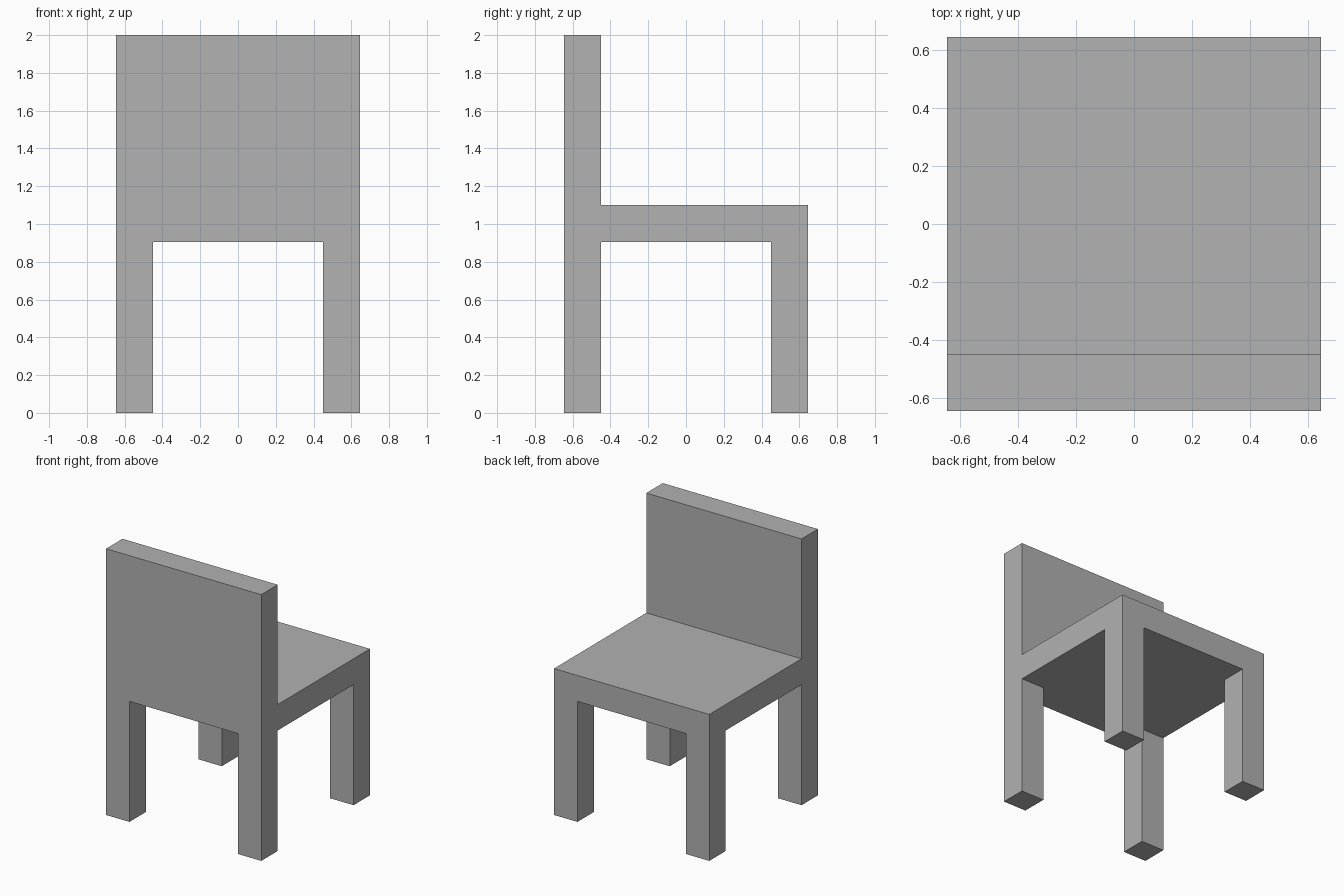
import bpy, bmesh, math
from itertools import product

cube = bpy.data.objects.get("Cube")
if cube:
    bpy.data.objects.remove(cube, do_unlink=True)

# Flat grey
grey = bpy.data.materials.new("mid grey")
grey.use_nodes = True
COLOR = (0.445, 0.445, 0.445, 1)
grey.diffuse_color = COLOR
grey.node_tree.nodes["Principled BSDF"].inputs["Base Color"].default_value = COLOR

# Cut planes: three bays across and deep, three levels (legs, seat, backrest)
HALF, INNER = 0.645, 0.45
plan = (-HALF, -INNER, INNER, HALF)
cuts = (plan, plan, (0, 0.905, 1.1, 2))


def solid(cell):
    x, y, z = cell
    if not all(0 <= i < 3 for i in cell):
        return False
    is_leg = z == 0 and x != 1 and y != 1
    is_seat = z == 1
    is_backrest = z == 2 and y == 0
    return is_leg or is_seat or is_backrest


# One continuous chair skin: a face wherever solid meets air
bm = bmesh.new()
for cell in product(range(3), repeat=3):
    if not solid(cell):
        continue
    for axis, side in product(range(3), (0, 1)):
        neighbour = list(cell)
        neighbour[axis] += 2 * side - 1
        if solid(neighbour):
            continue
        verts = []
        for u, v in ((0, 0), (1, 0), (1, 1), (0, 1)):
            corner = list(cell)
            corner[axis] += side
            corner[(axis + 1) % 3] += u
            corner[(axis + 2) % 3] += v
            verts.append(bm.verts.new([cuts[a][corner[a]] for a in range(3)]))
        bm.faces.new(verts if side else verts[::-1])

# Weld, then merge coplanar faces
bmesh.ops.remove_doubles(bm, verts=bm.verts[:], dist=0.001)
bmesh.ops.dissolve_limit(bm, angle_limit=math.radians(1),
                         verts=bm.verts[:], edges=bm.edges[:])

mesh = bpy.data.meshes.new("chair")
bm.to_mesh(mesh)
bm.free()
mesh.materials.append(grey)
chair = bpy.data.objects.new("chair", mesh)
bpy.context.collection.objects.link(chair)
